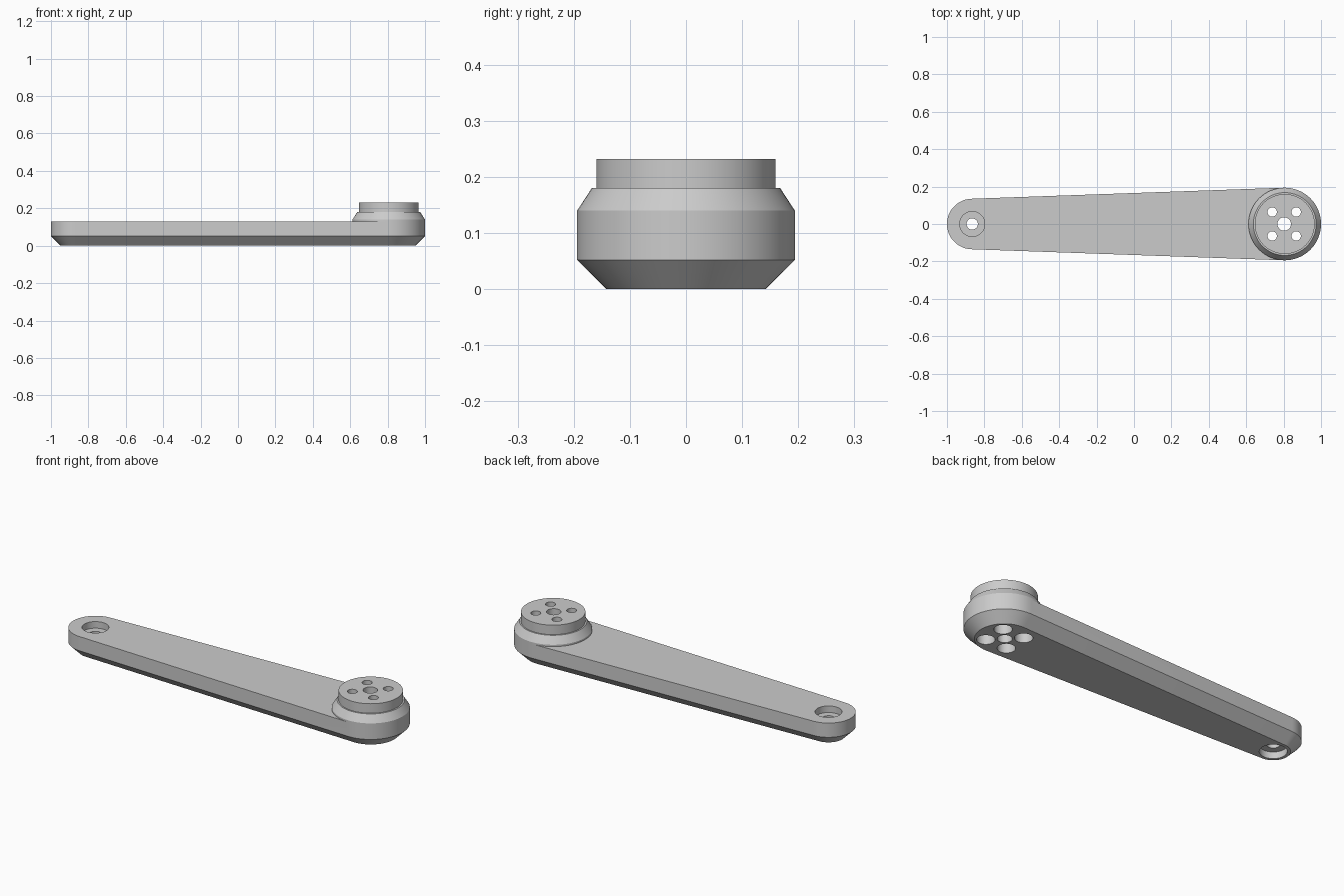
import bpy, bmesh, math

cube = bpy.data.objects.get("Cube")
if cube:
    bpy.data.objects.remove(cube, do_unlink=True)

BIG_X, BIG_R = 0.806, 0.194
SMALL_X, SMALL_R = -0.865, 0.135
ARM_TOP, CHAMFER = 0.13, 0.052
SEGS = 40
# Angle at which the straight flanks touch both end arcs
TANGENT = math.acos((SMALL_R - BIG_R) / (BIG_X - SMALL_X))

metal = bpy.data.materials.new("grey metal")
metal.use_nodes = True
GREY = (0.6, 0.6, 0.6, 1)
metal.diffuse_color = GREY
metal.node_tree.nodes["Principled BSDF"].inputs["Base Color"].default_value = GREY


def arc(x, r, start, end):
    steps = [start + (end - start) * i / SEGS for i in range(SEGS + 1)]
    return [(x + r * math.cos(t), r * math.sin(t)) for t in steps]


def stadium(x0, r0, x1, r1):
    """Outline round two circles; equal circles give a plain disc."""
    return (arc(x0, r0, -TANGENT, TANGENT)
            + arc(x1, r1, TANGENT, 2 * math.pi - TANGENT))


def loft(name, sections):
    """Closed solid through a stack of (height, outline) sections."""
    bm = bmesh.new()
    rings = [[bm.verts.new((x, y, z)) for x, y in pts] for z, pts in sections]
    n = len(rings[0])
    for low, high in zip(rings, rings[1:]):
        for i in range(n):
            j = (i + 1) % n
            bm.faces.new((low[i], low[j], high[j], high[i]))
    bm.faces.new(rings[0][::-1])
    bm.faces.new(rings[-1])
    bmesh.ops.remove_doubles(bm, verts=bm.verts, dist=1e-5)
    bmesh.ops.recalc_face_normals(bm, faces=bm.faces)
    mesh = bpy.data.meshes.new(name)
    bm.to_mesh(mesh)
    bm.free()
    mesh.materials.append(metal)
    obj = bpy.data.objects.new(name, mesh)
    bpy.context.collection.objects.link(obj)
    return obj


def combine(target, tool, operation):
    mod = target.modifiers.new(operation.lower(), 'BOOLEAN')
    mod.operation, mod.solver, mod.object = operation, 'EXACT', tool
    bpy.context.view_layer.objects.active = target
    bpy.ops.object.modifier_apply(modifier=mod.name)
    bpy.data.objects.remove(tool, do_unlink=True)


def drill(target, x, y, r, bottom, top):
    circle = [(px, py + y) for px, py in stadium(x, r, x, r)]
    combine(target, loft("drill", [(bottom, circle), (top, circle)]), 'DIFFERENCE')


# Tapered arm with a chamfered underside
outer = stadium(BIG_X, BIG_R, SMALL_X, SMALL_R)
inner = stadium(BIG_X, BIG_R - CHAMFER, SMALL_X, SMALL_R - CHAMFER)
arm = loft("crank_arm", [(0, inner), (CHAMFER, outer), (ARM_TOP, outer)])

# Stepped hub on the wide end
hub_profile = [(ARM_TOP, BIG_R), (0.14, BIG_R), (0.18, 0.168),
               (0.18, 0.16), (0.232, 0.16)]
hub = loft("hub", [(z, stadium(BIG_X, r, BIG_X, r)) for z, r in hub_profile])
combine(arm, hub, 'UNION')

# Hub bore and four counterbored bolt holes
drill(arm, BIG_X - 0.003, 0, 0.036, -0.1, 0.4)
for sx in (-1, 1):
    for sy in (-1, 1):
        x, y = BIG_X - 0.003 + sx * 0.064, sy * 0.064
        drill(arm, x, y, 0.025, -0.1, 0.4)
        drill(arm, x, y, 0.044, -0.1, 0.14)

# Pivot hole with a bearing seat on each side
drill(arm, SMALL_X, 0, 0.03, -0.1, 0.4)
drill(arm, SMALL_X, 0, 0.067, ARM_TOP - 0.036, 0.4)
drill(arm, SMALL_X, 0, 0.067, -0.1, 0.036)

# Smooth curved walls, crisp edges
bpy.ops.object.select_all(action='DESELECT')
arm.select_set(True)
bpy.context.view_layer.objects.active = arm
bpy.ops.object.shade_smooth_by_angle(angle=math.radians(25))
